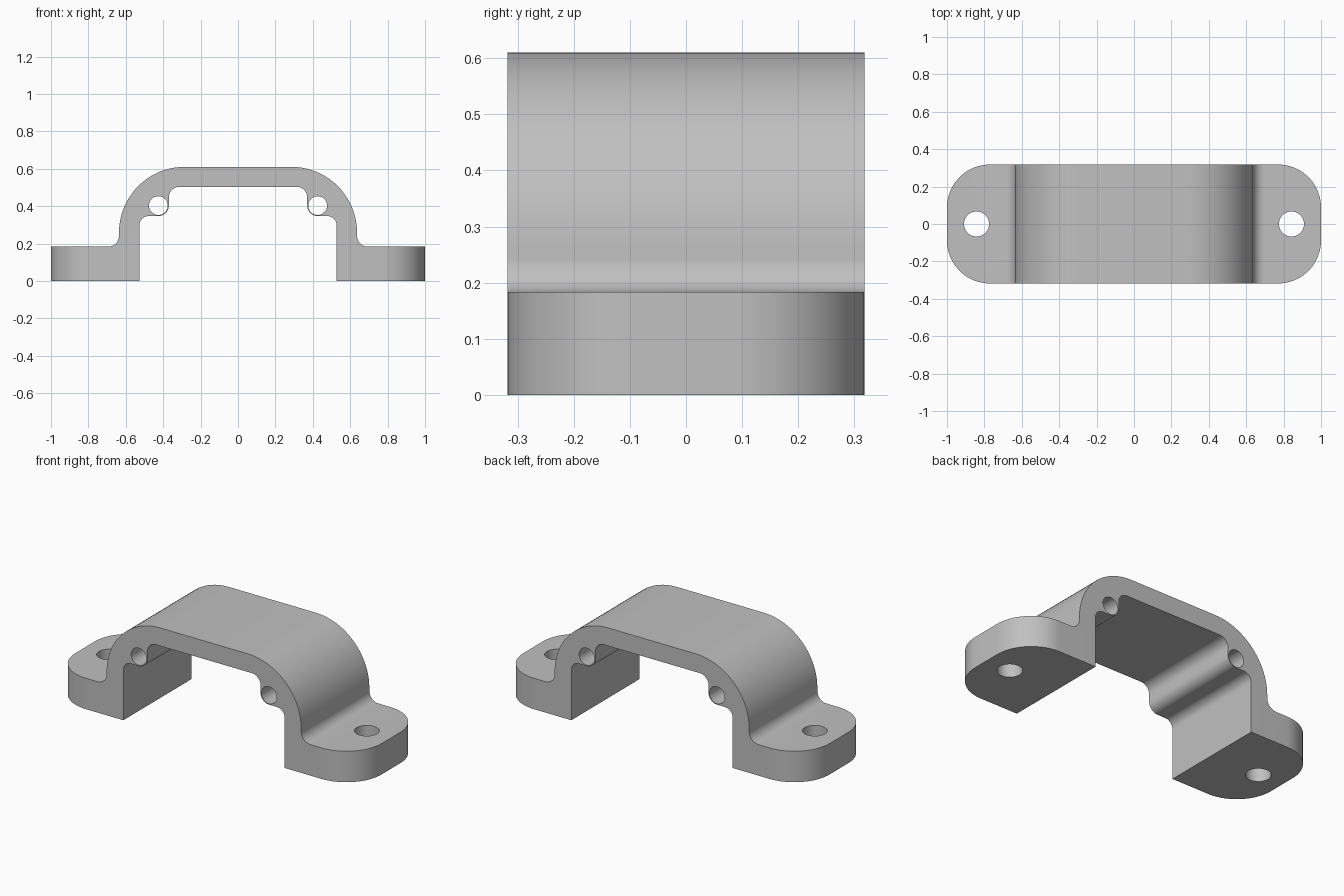
import bpy
import bmesh
import math
from mathutils import Vector, Matrix

cube = bpy.data.objects.get("Cube")
if cube:
    bpy.data.objects.remove(cube, do_unlink=True)

grey = bpy.data.materials.new("matte grey")
grey.use_nodes = True
colour = (0.53, 0.53, 0.53, 1)
grey.diffuse_color = colour
grey.node_tree.nodes["Principled BSDF"].inputs["Base Color"].default_value = colour


def rounded(corners, steps=20):
    """Turn (u, v, radius) corners into a filleted outline."""
    out = []
    for i, (u, v, r) in enumerate(corners):
        p = Vector((u, v))
        if r == 0:
            out.append(p)
            continue
        a = (Vector(corners[i - 1][:2]) - p).normalized()
        b = (Vector(corners[(i + 1) % len(corners)][:2]) - p).normalized()
        # every filleted corner here is square
        centre = p + (a + b) * r
        for k in range(steps + 1):
            t = math.pi / 2 * k / steps
            out.append(centre - b * r * math.cos(t) - a * r * math.sin(t))
    return out


def prism(name, outline, place, direction):
    """Extrude an outline, placed in space, along a direction."""
    bm = bmesh.new()
    face = bm.faces.new([bm.verts.new(place(p)) for p in outline])
    ext = bmesh.ops.extrude_face_region(bm, geom=[face])["geom"]
    verts = [g for g in ext if isinstance(g, bmesh.types.BMVert)]
    bmesh.ops.translate(bm, vec=direction, verts=verts)
    bmesh.ops.recalc_face_normals(bm, faces=bm.faces)
    return finish(name, bm)


def cylinder(name, radius, location, axis):
    bm = bmesh.new()
    turn = Matrix.Rotation(math.pi / 2, 4, "X") if axis == "Y" else Matrix()
    bmesh.ops.create_cone(bm, cap_ends=True, segments=48, radius1=radius, radius2=radius,
                          depth=2, matrix=Matrix.Translation(location) @ turn)
    return finish(name, bm)


def finish(name, bm):
    mesh = bpy.data.meshes.new(name)
    bm.to_mesh(mesh)
    bm.free()
    mesh.materials.append(grey)
    obj = bpy.data.objects.new(name, mesh)
    bpy.context.collection.objects.link(obj)
    return obj


def cut(target, tool, operation):
    mod = target.modifiers.new(tool.name, "BOOLEAN")
    mod.operation, mod.solver, mod.object = operation, "EXACT", tool
    bpy.context.view_layer.objects.active = target
    bpy.ops.object.modifier_apply(modifier=mod.name)
    bpy.data.objects.remove(tool, do_unlink=True)


# Arched profile: outer arch, flange, stepped inner opening
half = [(0.636, 0.61, 0.35), (0.636, 0.183, 0.06), (1.2, 0.183, 0), (1.2, 0, 0),
        (0.527, 0, 0), (0.527, 0.347, 0.05), (0.37, 0.347, 0.056), (0.37, 0.503, 0.056)]
profile = half + [(-x, z, r) for x, z, r in reversed(half)]
bracket = prism("clamp_bracket", rounded(profile),
                lambda p: (p.x, -0.5, p.y), (0, 1, 0))

# Rounded plan trims the flange ends
w, d, r = 1.0, 0.318, 0.23
plan = prism("plan_trim", rounded([(w, d, r), (-w, d, r), (-w, -d, r), (w, -d, r)]),
             lambda p: (p.x, p.y, -0.2), (0, 0, 1))
cut(bracket, plan, "INTERSECT")

# Screw holes in the flanges and long holes through the inner steps
for side in (-1, 1):
    cut(bracket, cylinder("screw_hole", 0.067, (side * 0.842, 0, 0), "Z"), "DIFFERENCE")
    cut(bracket, cylinder("long_hole", 0.05, (side * 0.426, 0, 0.403), "Y"), "DIFFERENCE")

bpy.ops.object.select_all(action="DESELECT")
bracket.select_set(True)
bpy.context.view_layer.objects.active = bracket
bpy.ops.object.shade_smooth_by_angle(angle=math.radians(30))
